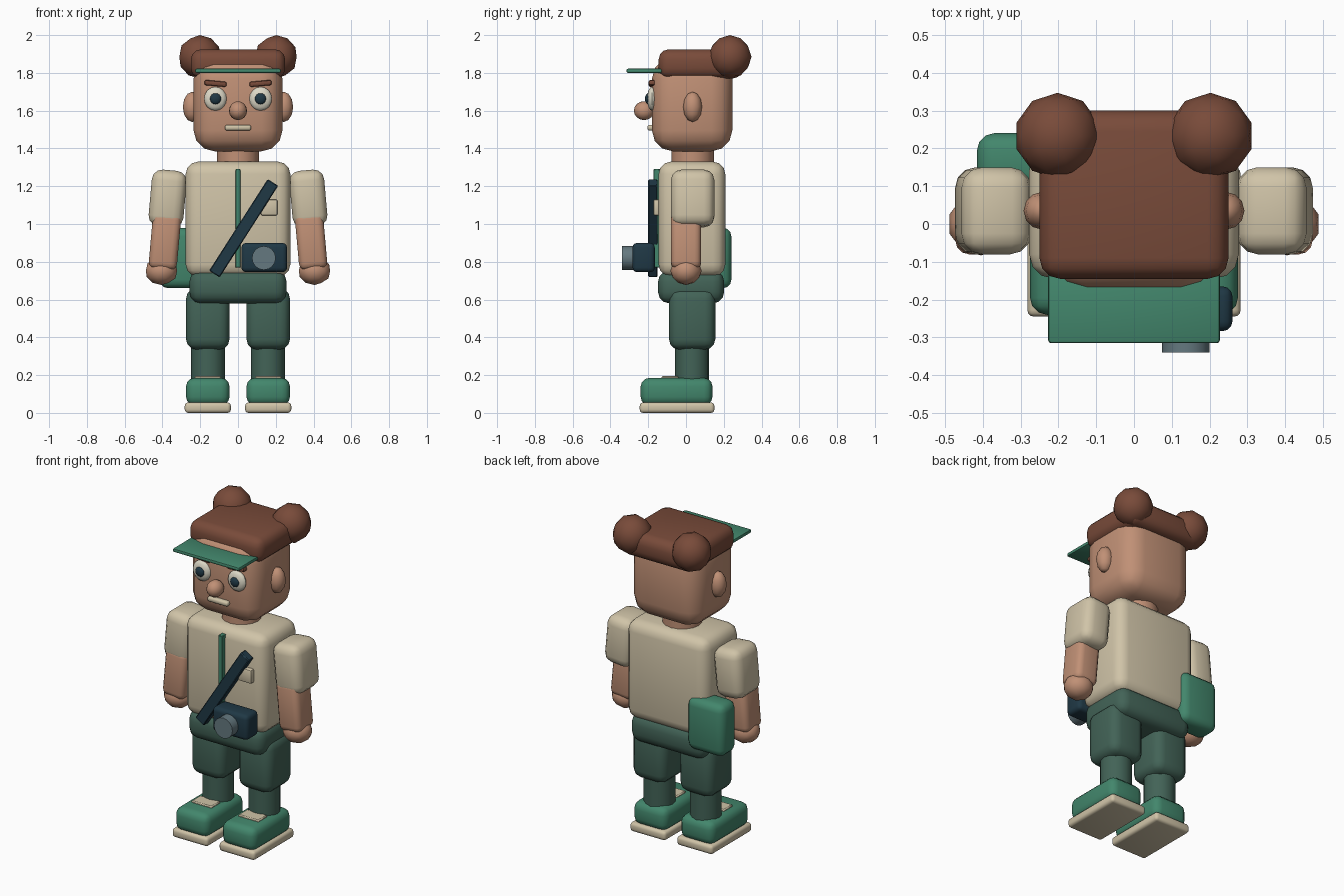
import bpy
import bmesh
import math
from mathutils import Matrix, Vector

cube = bpy.data.objects.get("Cube")
if cube:
    bpy.data.objects.remove(cube, do_unlink=True)


def material(name, rgb):
    mat = bpy.data.materials.new(name)
    mat.use_nodes = True
    mat.diffuse_color = (*rgb, 1)
    mat.node_tree.nodes["Principled BSDF"].inputs["Base Color"].default_value = (*rgb, 1)
    return mat


skin = material("skin", (0.53, 0.28, 0.18))
brown = material("brown hair", (0.19, 0.07, 0.042))
cream = material("cream cloth", (0.63, 0.55, 0.39))
green = material("bright green", (0.055, 0.24, 0.15))
trousers = material("dark green", (0.055, 0.125, 0.095))
navy = material("navy", (0.014, 0.04, 0.06))
grey = material("lens grey", (0.13, 0.19, 0.215))
white = material("eye white", (0.72, 0.69, 0.57))


def finish(name, bm, mat, location, rotation=(0, 0, 0), angle=40):
    mesh = bpy.data.meshes.new(name)
    bm.normal_update()
    bm.to_mesh(mesh)
    bm.free()
    mesh.materials.append(mat)
    mesh.shade_smooth()
    mesh.set_sharp_from_angle(angle=math.radians(angle))
    obj = bpy.data.objects.new(name, mesh)
    obj.location = location
    obj.rotation_euler = rotation
    bpy.context.collection.objects.link(obj)
    return obj


def box(name, mat, xs, ys, zs, bevel=0.0, rotation=(0, 0, 0), segments=3):
    """Rounded box spanning the given ranges, rotated about its centre."""
    size = [r[1] - r[0] for r in (xs, ys, zs)]
    centre = [(r[0] + r[1]) / 2 for r in (xs, ys, zs)]
    bm = bmesh.new()
    bmesh.ops.create_cube(bm, size=1, matrix=Matrix.Diagonal((*size, 1)))
    if bevel:
        bmesh.ops.bevel(bm, geom=bm.edges[:], offset=bevel, segments=segments,
                        profile=0.5, affect='EDGES', clamp_overlap=True)
    return finish(name, bm, mat, centre, rotation)


def ball(name, mat, centre, radii, round_sides=0):
    """Faceted ball, or a finer one when a number of sides is given."""
    bm = bmesh.new()
    scale = Matrix.Diagonal((*radii, 1))
    if round_sides:
        bmesh.ops.create_uvsphere(bm, u_segments=round_sides, v_segments=round_sides // 2,
                                  radius=1, matrix=scale)
    else:
        bmesh.ops.create_icosphere(bm, subdivisions=2, radius=1, matrix=scale)
    return finish(name, bm, mat, centre)


def tube(name, mat, centre, radius, length, rotation=(0, 0, 0), sides=16):
    bm = bmesh.new()
    bmesh.ops.create_cone(bm, cap_ends=True, segments=sides, radius1=radius,
                          radius2=radius, depth=length)
    return finish(name, bm, mat, centre, rotation)


def span(side, a, b):
    """Range on the x axis, mirrored for the right side."""
    return (a, b) if side > 0 else (-b, -a)


# Head, hair and cap peak
box("head", skin, (-0.235, 0.235), (-0.18, 0.245), (1.385, 1.88), 0.11)
box("hair", brown, (-0.25, 0.25), (-0.145, 0.3), (1.77, 1.925), 0.055)
box("cap_peak", green, (-0.227, 0.227), (-0.315, -0.125), (1.8, 1.822), 0.008, segments=2)
ball("nose", skin, (0, -0.222, 1.6), (0.048, 0.054, 0.05), 16)
box("mouth", cream, (-0.07, 0.07), (-0.205, -0.165), (1.495, 1.525), 0.012)
tube("neck", skin, (0, 0.035, 1.36), 0.112, 0.14)

# Torso and clothes details
box("shirt", cream, (-0.277, 0.277), (-0.145, 0.208), (0.72, 1.33), 0.065)
box("trouser_hips", trousers, (-0.257, 0.257), (-0.148, 0.202), (0.58, 0.755), 0.06)
box("zip_strip", green, (-0.014, 0.014), (-0.173, -0.135), (0.77, 1.29), 0.003, segments=1)
box("chest_pocket", cream, (0.12, 0.21), (-0.173, -0.135), (1.045, 1.13), 0.01, segments=2)

# Diagonal strap and camera
low, high = Vector((-0.125, 0, 0.735)), Vector((0.185, 0, 1.22))
mid, along = (low + high) / 2, high - low
box("camera_strap", navy, (mid.x - 0.033, mid.x + 0.033), (-0.2, -0.15),
    (mid.z - along.length / 2, mid.z + along.length / 2), 0.005,
    (0, math.atan2(along.x, along.z), 0), 1)
box("camera_body", navy, (0.018, 0.26), (-0.283, -0.165), (0.745, 0.9), 0.025)
tube("camera_lens", grey, (0.137, -0.305, 0.82), 0.063, 0.07, (math.pi / 2, 0, 0))

# Bag on the right hip
box("hip_bag", green, (-0.415, -0.165), (0.09, 0.24), (0.66, 0.98), 0.045)

for side, label in ((1, "left"), (-1, "right")):
    # Face and hair buns
    ball(label + "_hair_bun", brown, (side * 0.202, 0.233, 1.885), (0.114, 0.114, 0.115))
    ball(label + "_ear", skin, (side * 0.242, 0.035, 1.62), (0.05, 0.05, 0.08), 12)
    ball(label + "_eye", white, (side * 0.12, -0.18, 1.663), (0.06, 0.026, 0.063), 16)
    ball(label + "_pupil", navy, (side * 0.119, -0.2, 1.663), (0.03, 0.017, 0.03), 16)
    box(label + "_eyebrow", brown, span(side, 0.06, 0.178), (-0.198, -0.16),
        (1.73, 1.758), 0.01, (0, -side * 0.09, 0), 2)

    # Arms
    lean = (0, -side * 0.09, 0)
    box(label + "_sleeve", cream, span(side, 0.28, 0.465), (-0.08, 0.15),
        (0.985, 1.285), 0.055, lean)
    box(label + "_forearm", skin, span(side, 0.312, 0.462), (-0.08, 0.08),
        (0.76, 1.06), 0.035, lean)
    ball(label + "_hand", skin, (side * 0.405, 0, 0.752), (0.087, 0.083, 0.075))

    # Legs
    box(label + "_thigh", trousers, span(side, 0.045, 0.275), (-0.09, 0.155),
        (0.335, 0.66), 0.055)
    tube(label + "_shin", trousers, (side * 0.158, 0.032, 0.26), 0.09, 0.24)

    # Shoes
    box(label + "_shoe", green, span(side, 0.045, 0.275), (-0.24, 0.14), (0.04, 0.185), 0.045)
    box(label + "_sole", cream, span(side, 0.038, 0.282), (-0.245, 0.15), (0, 0.055), 0.018)
    box(label + "_shoe_tongue", cream, span(side, 0.09, 0.23), (-0.13, -0.04),
        (0.175, 0.195), 0.006, segments=1)
